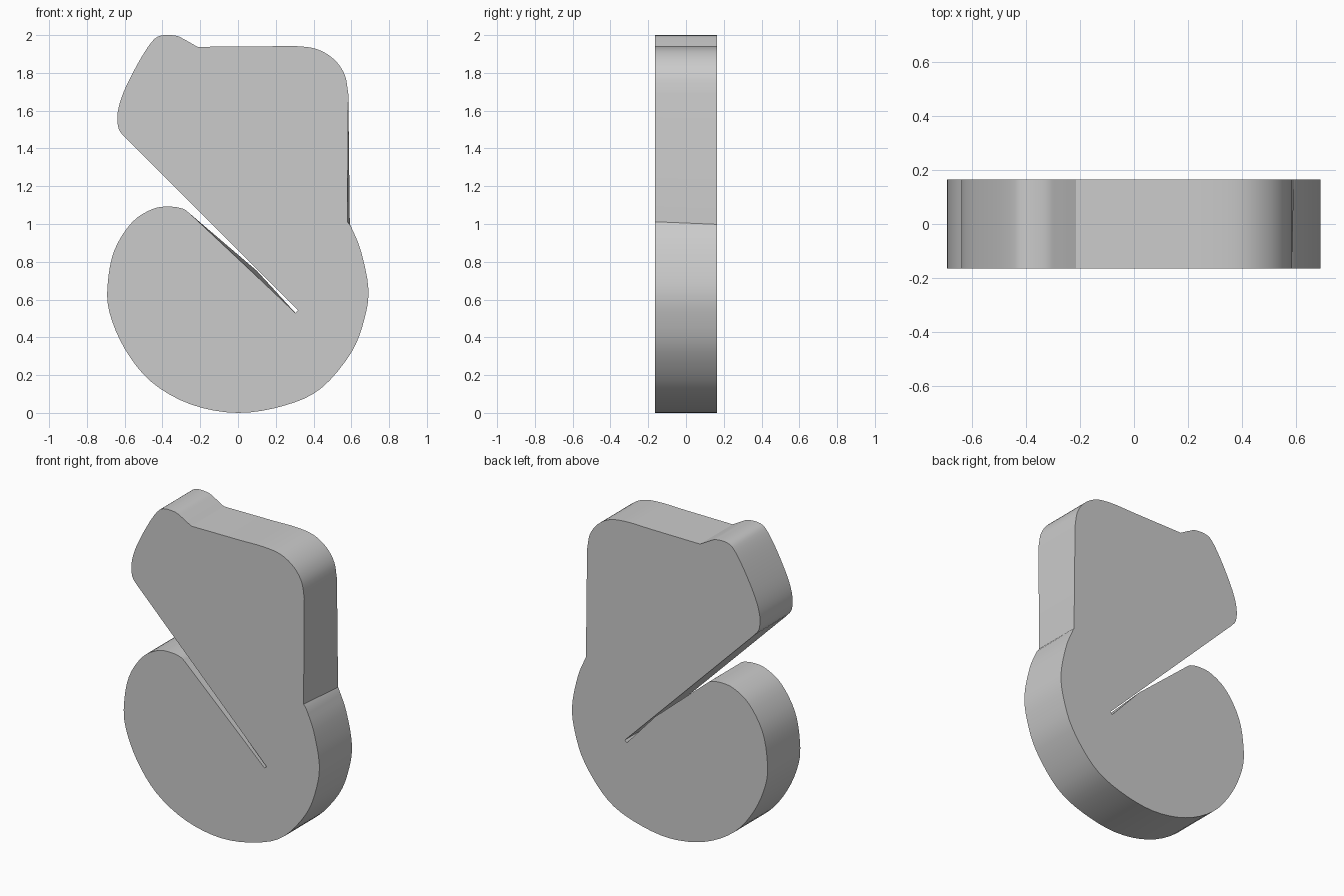
import bpy
import bmesh
from mathutils import Vector

if "Cube" in bpy.data.objects:
    bpy.data.objects.remove(bpy.data.objects["Cube"])

HALF_DEPTH = 0.165


def smooth_run(points, steps=4):
    """Interpolate a curved stretch of the outline (Catmull-Rom)."""
    p = [Vector(q) for q in points]
    p = [2 * p[0] - p[1]] + p + [2 * p[-1] - p[-2]]
    out = []
    for a, b, c, d in zip(p, p[1:], p[2:], p[3:]):
        for i in range(steps):
            t = i / steps
            out.append(0.5 * (2 * b + (c - a) * t + (2 * a - 5 * b + 4 * c - d) * t * t
                              + (3 * b - a - 3 * c + d) * t ** 3))
    return out + [p[-2]]


# Curved stretches of the outline, clockwise from the left tip
top_lobe = [(-0.6, 1.46), (-0.632, 1.505), (-0.637, 1.59), (-0.605, 1.70), (-0.53, 1.85),
            (-0.46, 1.96), (-0.41, 1.997), (-0.33, 1.997), (-0.28, 1.975), (-0.215, 1.938)]
top_corner = [(0.14, 1.94), (0.3, 1.942), (0.42, 1.925), (0.51, 1.87), (0.565, 1.79), (0.584, 1.69)]
round_base = [(0.597, 0.99), (0.65, 0.86), (0.69, 0.66), (0.67, 0.5), (0.6, 0.32), (0.44, 0.13),
              (0.25, 0.04), (0, 0), (-0.25, 0.045), (-0.46, 0.165), (-0.6, 0.34), (-0.68, 0.53),
              (-0.69, 0.68), (-0.655, 0.86), (-0.56, 1.01), (-0.45, 1.08), (-0.36, 1.092),
              (-0.29, 1.08), (-0.255, 1.055)]
slit_tip = [(0.303, 0.53), (0.317, 0.543)]


def outline(notch, lip):
    return [Vector(q) for q in smooth_run(top_lobe) + smooth_run(top_corner) + [notch]
            + smooth_run(round_base) + [lip] + slit_tip]


# Front and back faces differ slightly at the right notch and the slit lip
front = outline((0.579, 1.012), (0.1, 0.722))
back = outline((0.592, 0.998), (0.1, 0.752))

bm = bmesh.new()
fv = [bm.verts.new((p.x, -HALF_DEPTH, p.y)) for p in front]
bv = [bm.verts.new((p.x, HALF_DEPTH, p.y)) for p in back]
bm.faces.new(fv)
bm.faces.new(bv[::-1])
n = len(fv)
for i in range(n):
    j = (i + 1) % n
    bm.faces.new((fv[i], bv[i], bv[j], fv[j]))
bmesh.ops.recalc_face_normals(bm, faces=bm.faces)
bmesh.ops.triangulate(bm, faces=[f for f in bm.faces if len(f.verts) > 4])

mesh = bpy.data.meshes.new("slotted_plate")
bm.to_mesh(mesh)
bm.free()
plate = bpy.data.objects.new("slotted_plate", mesh)
bpy.context.collection.objects.link(plate)
bpy.context.view_layer.objects.active = plate
plate.select_set(True)
bpy.ops.object.shade_smooth_by_angle()
